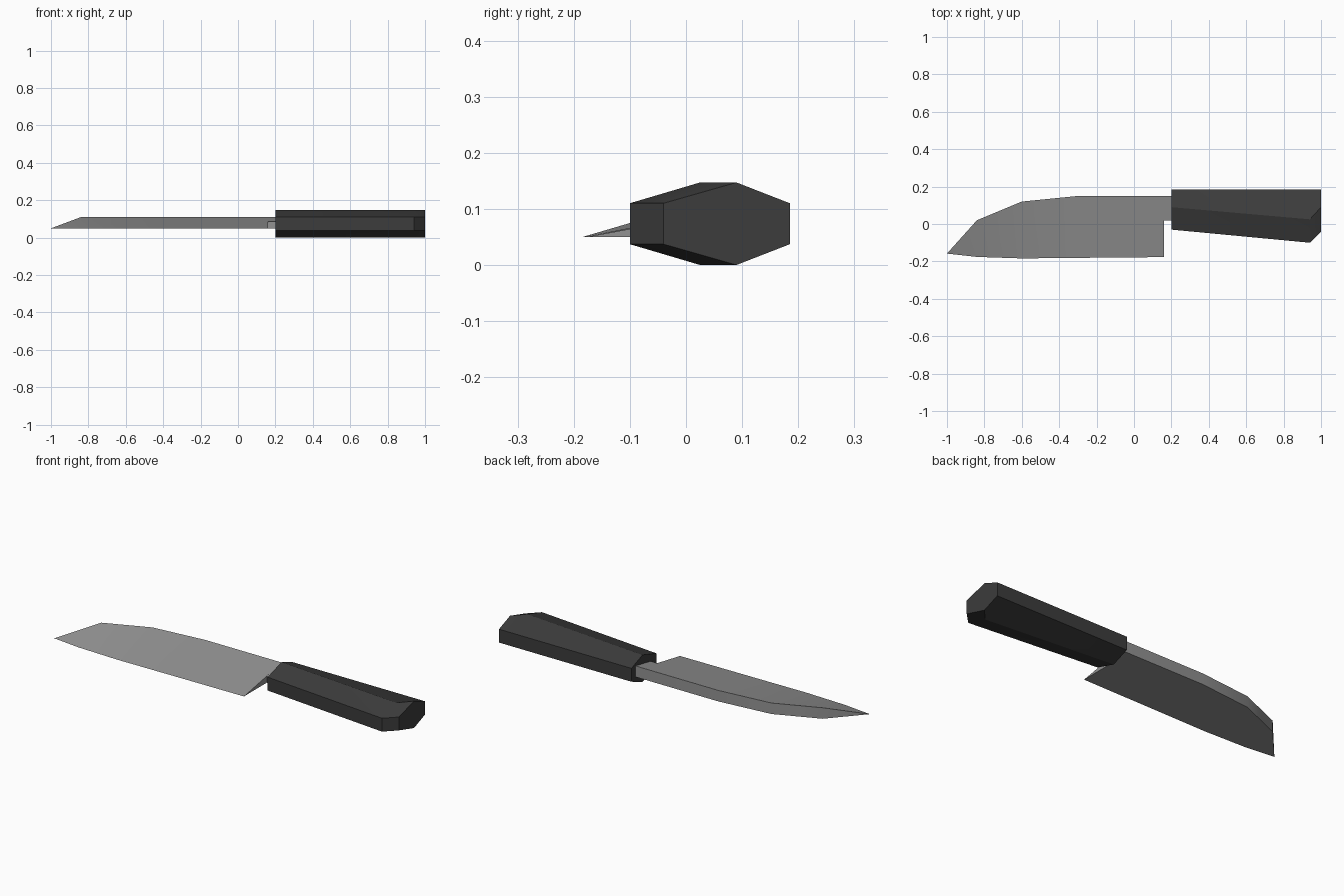
import bpy, bmesh, math

cube = bpy.data.objects.get("Cube")
if cube:
    bpy.data.objects.remove(cube, do_unlink=True)


def flat_material(name, value):
    mat = bpy.data.materials.new(name)
    mat.use_nodes = True
    colour = (value, value, value, 1)
    mat.diffuse_color = colour
    bsdf = mat.node_tree.nodes["Principled BSDF"]
    bsdf.inputs["Base Color"].default_value = colour
    bsdf.inputs["Roughness"].default_value = 0.6
    return mat


def loft(name, rings, mat, sharp_angle):
    """Skin a row of (x, [(y, z), ...]) sections and cap both ends."""
    bm = bmesh.new()
    rows = [[bm.verts.new((x, y, z)) for y, z in pts] for x, pts in rings]
    n = len(rows[0])
    for a, b in zip(rows, rows[1:]):
        for i in range(n):
            j = (i + 1) % n
            bm.faces.new((a[i], a[j], b[j], b[i]))
    bm.faces.new(rows[0])
    bm.faces.new(rows[-1])
    bmesh.ops.remove_doubles(bm, verts=bm.verts, dist=0.0005)
    bmesh.ops.recalc_face_normals(bm, faces=bm.faces)
    for face in bm.faces:
        face.smooth = True
    for edge in bm.edges:
        if edge.calc_face_angle(0) > math.radians(sharp_angle):
            edge.smooth = False
    mesh = bpy.data.meshes.new(name)
    bm.to_mesh(mesh)
    bm.free()
    mesh.materials.append(mat)
    obj = bpy.data.objects.new(name, mesh)
    bpy.context.collection.objects.link(obj)
    return obj


steel = flat_material("steel grey", 0.29)
black = flat_material("handle charcoal", 0.045)

# Blade: wedge section, flat underneath, thick along the spine
LOW, HIGH = 0.05, 0.11
stations = [(-0.84, -0.176, 0.02), (-0.6, -0.184, 0.12),
            (-0.3, -0.181, 0.15), (0.16, -0.177, 0.15)]
tip = (-1, [(-0.158, LOW)] * 3)
blade = [tip] + [(x, [(edge, LOW), (spine, LOW), (spine, HIGH)])
                 for x, edge, spine in stations]
loft("blade", blade, steel, 30)

# Tang: narrow neck running into the handle
neck = [(0.02, LOW), (0.15, LOW), (0.15, HIGH), (0.02, 0.086)]
loft("tang", [(0.16, neck), (0.25, neck)], steel, 30)


# Handle: six-sided grip that widens to a hooked butt
def grip(front, ridge, back=0.185):
    return [(front, 0.037), (ridge, 0), (back, 0.037),
            (back, 0.11), (ridge, 0.147), (front, 0.11)]


handle = [(0.2, grip(-0.03, 0.09)), (0.94, grip(-0.1, 0.025)),
          (1, grip(-0.04, 0.09))]
loft("handle", handle, black, 30)
